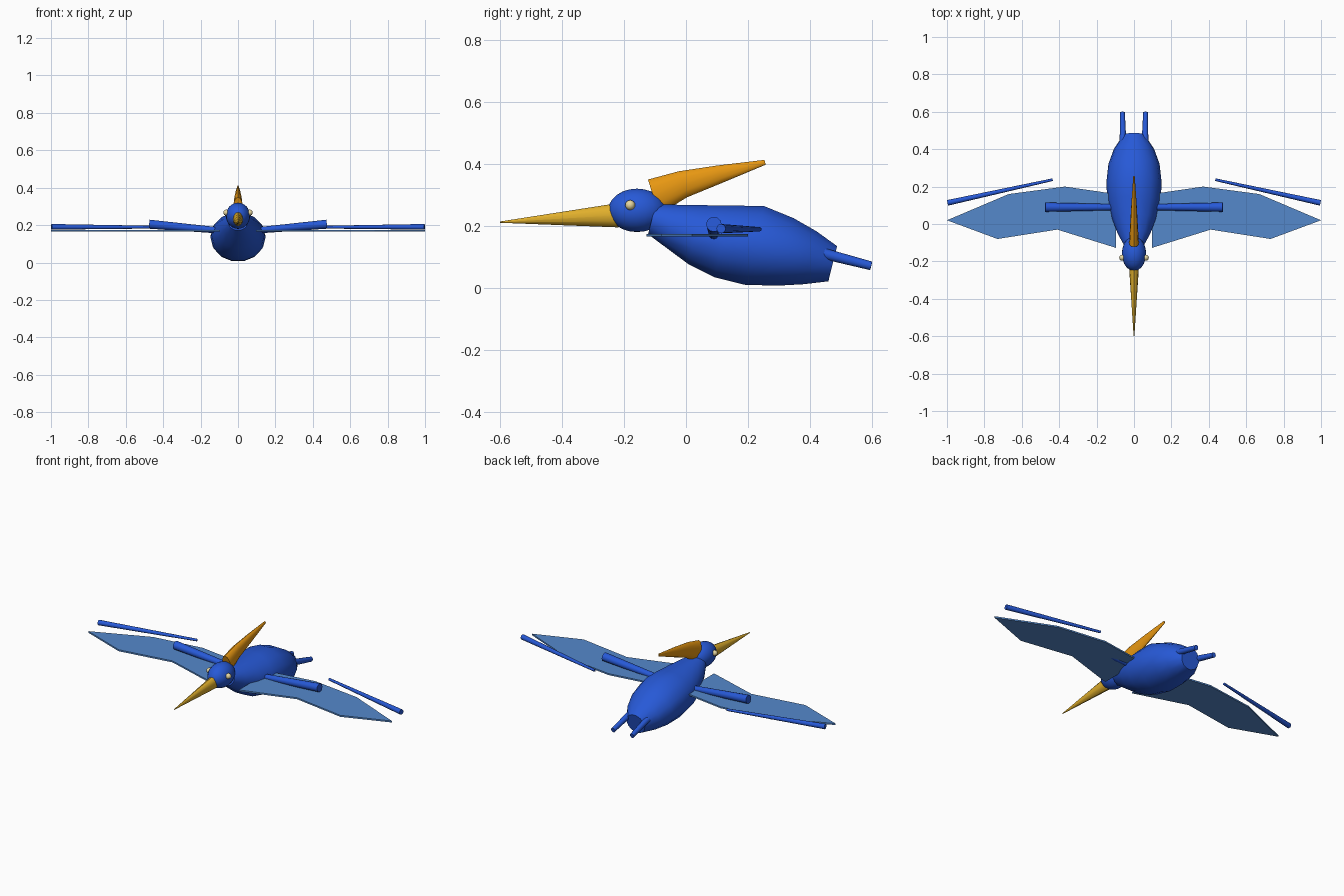
import bpy, bmesh, math
from mathutils import Vector

if "Cube" in bpy.data.objects:
    bpy.data.objects.remove(bpy.data.objects["Cube"], do_unlink=True)


def material(name, rgb):
    m = bpy.data.materials.new(name)
    m.use_nodes = True
    m.diffuse_color = (*rgb, 1)
    m.node_tree.nodes["Principled BSDF"].inputs["Base Color"].default_value = (*rgb, 1)
    return m


BLUE = material("feather blue", (0.02, 0.1, 0.68))
PALE = material("membrane blue", (0.09, 0.25, 0.6))
GOLD = material("beak gold", (0.75, 0.43, 0.025))
ORANGE = material("crest orange", (0.8, 0.31, 0.006))
CREAM = material("eye cream", (0.8, 0.68, 0.35))


def finish(bm, name, mat, smooth=True):
    bmesh.ops.recalc_face_normals(bm, faces=bm.faces)
    mesh = bpy.data.meshes.new(name)
    bm.to_mesh(mesh)
    bm.free()
    mesh.materials.append(mat)
    ob = bpy.data.objects.new(name, mesh)
    bpy.context.collection.objects.link(ob)
    if smooth:
        bpy.ops.object.select_all(action="DESELECT")
        ob.select_set(True)
        bpy.context.view_layer.objects.active = ob
        bpy.ops.object.shade_smooth_by_angle(angle=math.radians(40))
    return ob


def loft(name, mat, rings, sides=12):
    """Capped tube through rings of (centre, half width, half height)."""
    bm = bmesh.new()
    axis = (Vector(rings[-1][0]) - Vector(rings[0][0])).normalized()
    side = axis.cross(Vector((0, 0, 1))).normalized()
    up = side.cross(axis)
    loops = []
    for centre, rw, rh in rings:
        angles = [math.tau * i / sides for i in range(sides)]
        loops.append([bm.verts.new(Vector(centre) + side * rw * math.cos(a) + up * rh * math.sin(a))
                      for a in angles])
    for a, b in zip(loops, loops[1:]):
        for i in range(sides):
            j = (i + 1) % sides
            bm.faces.new((a[i], a[j], b[j], b[i]))
    bm.faces.new(loops[0])
    bm.faces.new(loops[-1])
    return finish(bm, name, mat)


def ellipsoid(name, mat, centre, radii, segments=20):
    bm = bmesh.new()
    bmesh.ops.create_uvsphere(bm, u_segments=segments, v_segments=segments // 2 + 2, radius=1)
    bmesh.ops.scale(bm, vec=radii, verts=bm.verts)
    bmesh.ops.translate(bm, vec=centre, verts=bm.verts)
    return finish(bm, name, mat)


# Body: tapered barrel sloping down to the tail
loft("body", BLUE, [
    ((0, -0.11, 0.222), 0.055, 0.052),
    ((0, -0.05, 0.2), 0.088, 0.072),
    ((0, 0.03, 0.172), 0.118, 0.1),
    ((0, 0.12, 0.15), 0.142, 0.122),
    ((0, 0.22, 0.137), 0.148, 0.134),
    ((0, 0.32, 0.116), 0.137, 0.115),
    ((0, 0.4, 0.097), 0.108, 0.09),
    ((0, 0.473, 0.078), 0.06, 0.06)], 14)

# Head, beak and swept-back crest
ellipsoid("head", BLUE, (0, -0.158, 0.25), (0.065, 0.093, 0.07))
loft("beak", GOLD, [((0, -0.22, 0.234), 0.027, 0.039),
                    ((0, -0.6, 0.212), 0.002, 0.002)])
loft("crest", ORANGE, [((0, -0.105, 0.293), 0.026, 0.059),
                       ((0, -0.01, 0.334), 0.021, 0.044),
                       ((0, 0.11, 0.367), 0.014, 0.029),
                       ((0, 0.255, 0.405), 0.004, 0.008)])

for s, label in ((1, "left"), (-1, "right")):
    ellipsoid(label + "_eye", CREAM, (s * 0.063, -0.18, 0.267), (0.016, 0.016, 0.016), 12)

    # Thin wing membrane
    outline = [(0.095, 0.16), (0.37, 0.2), (0.67, 0.16), (1, 0.02),
               (0.73, -0.08), (0.41, -0.03), (0.095, -0.128)]
    bm = bmesh.new()
    face = bm.faces.new([bm.verts.new((s * x, y, 0.165)) for x, y in outline])
    top = bmesh.ops.extrude_face_region(bm, geom=[face])["geom"]
    bmesh.ops.translate(bm, vec=(0, 0, 0.009),
                        verts=[v for v in top if isinstance(v, bmesh.types.BMVert)])
    finish(bm, label + "_wing_membrane", PALE, smooth=False)

    # Wing bones, wider towards the outer end
    loft(label + "_inner_wing_bone", BLUE, [((s * 0.08, 0.09, 0.17), 0.016, 0.016),
                                            ((s * 0.475, 0.09, 0.205), 0.025, 0.024)])
    loft(label + "_outer_wing_bone", BLUE, [((s * 0.435, 0.237, 0.189), 0.007, 0.007),
                                            ((s * 0.997, 0.113, 0.191), 0.015, 0.015)])

    # Trailing leg
    loft(label + "_leg", BLUE, [((s * 0.058, 0.4, 0.122), 0.019, 0.019),
                                ((s * 0.062, 0.597, 0.071), 0.013, 0.014)])
